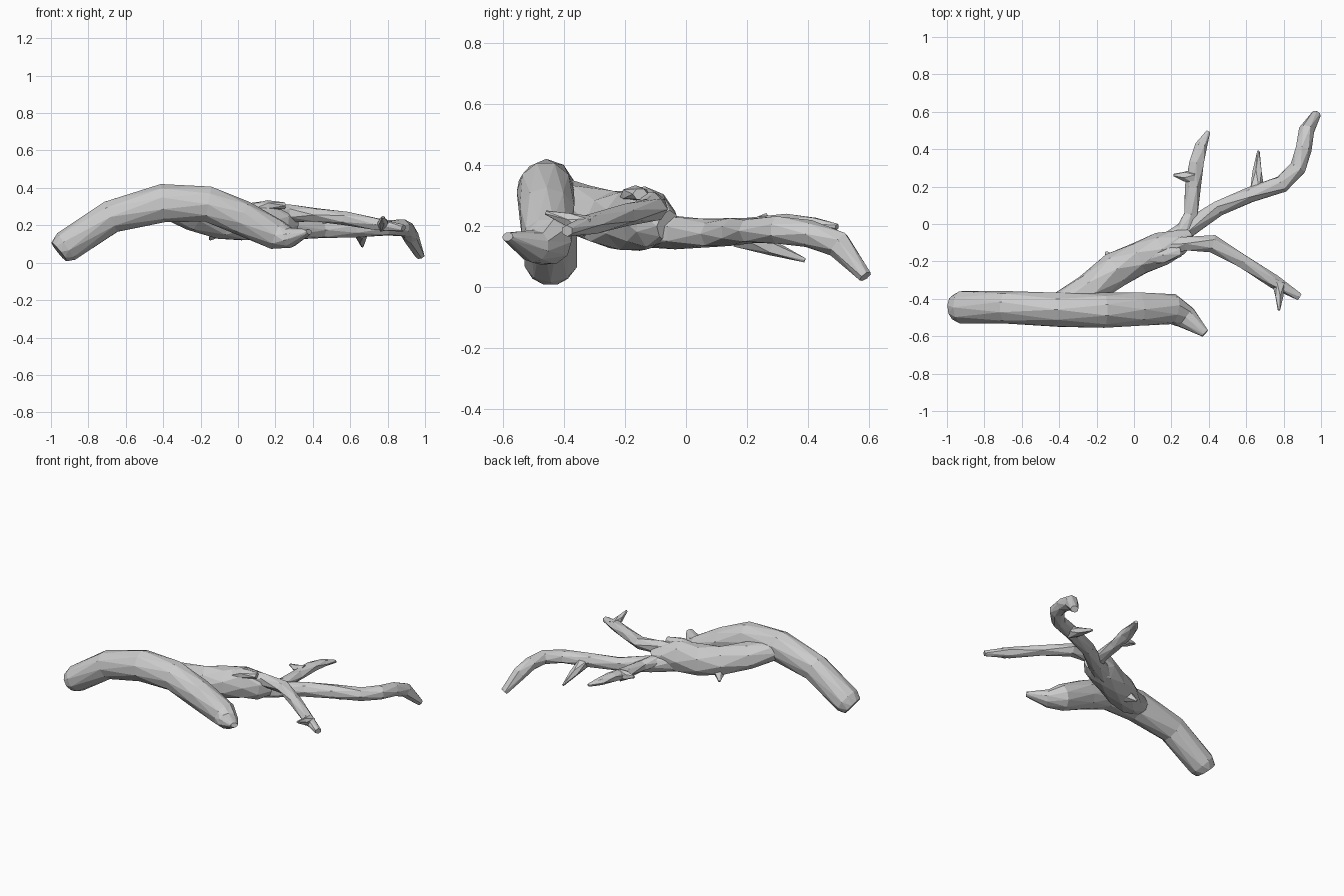
import bpy, bmesh, math, random
from mathutils import Vector

random.seed(4)


def limb(name, rings, sides=8, rough=0.05):
    """Low-poly tube; each ring is (x, y, z, half width, half height)."""
    bm = bmesh.new()
    pts = [Vector(r[:3]) for r in rings]
    loops = []
    for i, r in enumerate(rings):
        t = (pts[min(i + 1, len(pts) - 1)] - pts[max(i - 1, 0)]).normalized()
        side = t.cross(Vector((0, 0, 1))).normalized()
        up = side.cross(t)
        loop = []
        for k in range(sides):
            a = math.tau * (k + 0.5 * (i % 2)) / sides
            s = 1.03 + random.uniform(-rough, rough)
            loop.append(bm.verts.new(pts[i] + side * math.cos(a) * r[3] * s
                                     + up * math.sin(a) * r[4] * s))
        loops.append(loop)
    # triangulated skin between staggered rings
    for i in range(len(loops) - 1):
        a, b = loops[i], loops[i + 1]
        for k in range(sides):
            n = (k + 1) % sides
            if i % 2 == 0:
                bm.faces.new((a[k], a[n], b[k]))
                bm.faces.new((a[n], b[n], b[k]))
            else:
                bm.faces.new((a[k], b[n], b[k]))
                bm.faces.new((a[k], a[n], b[n]))
    bm.faces.new(loops[0][::-1])
    bm.faces.new(loops[-1])
    bmesh.ops.recalc_face_normals(bm, faces=bm.faces)
    me = bpy.data.meshes.new(name)
    bm.to_mesh(me)
    bm.free()
    ob = bpy.data.objects.new(name, me)
    bpy.context.collection.objects.link(ob)
    return ob


# Thick arched trunk with a pointed broken end
limb("trunk", [
    (-.957, -.45, .058, .07, .064), (-.92, -.445, .088, .087, .083),
    (-.68, -.445, .245, .086, .088), (-.40, -.458, .318, .092, .098),
    (-.16, -.46, .312, .092, .098), (.02, -.457, .24, .09, .092),
    (.21, -.455, .148, .08, .08), (.28, -.50, .135, .062, .052),
    (.38, -.585, .165, .022, .014)], 10, 0.03)

# Main side bough growing out of the trunk
limb("side_bough", [
    (-.42, -.44, .31, .06, .06), (-.24, -.35, .255, .085, .085),
    (-.10, -.245, .22, .098, .092), (.03, -.185, .215, .09, .10),
    (.15, -.135, .225, .088, .105), (.24, -.10, .215, .07, .085),
    (.30, -.06, .20, .04, .05)])

# Long outer branch, curling down at its tip
limb("long_branch", [
    (.16, -.12, .19, .06, .06), (.29, -.025, .175, .048, .052),
    (.45, .085, .175, .04, .045), (.62, .155, .18, .043, .044),
    (.79, .215, .185, .045, .042), (.88, .30, .188, .045, .043),
    (.905, .40, .175, .043, .044), (.925, .50, .14, .042, .045),
    (.975, .588, .035, .024, .022)], 7)

# Upright twig in plan
limb("back_branch", [
    (.25, -.06, .20, .04, .04), (.305, .05, .19, .04, .035),
    (.315, .20, .195, .04, .035), (.335, .33, .208, .042, .032),
    (.36, .42, .208, .032, .022), (.398, .495, .198, .012, .01)], 6)

# Right-hand branch heading forwards
limb("front_branch", [
    (.14, -.14, .265, .055, .05), (.27, -.105, .265, .04, .045),
    (.42, -.105, .255, .045, .038), (.58, -.20, .235, .04, .036),
    (.75, -.31, .205, .036, .034), (.885, -.39, .185, .022, .018)], 6)

# Short pointed spurs: base, base radius, tip
spurs = [
    ("long_branch_spur", (.655, .17, .17), .042, (.665, .39, .088)),
    ("back_branch_spur", (.32, .25, .20), .042, (.212, .262, .215)),
    ("front_branch_spur", (.775, -.32, .20), .036, (.775, -.46, .245)),
    ("bough_spur", (-.09, -.23, .19), .055, (-.15, -.15, .125)),
]
for name, base, r, tip in spurs:
    b, t = Vector(base), Vector(tip)
    m = b.lerp(t, .5)
    limb(name, [(*b, r, r), (*m, r * .6, r * .6), (*t, .007, .007)], 5)

# Small knot on top of the bough
limb("bough_knot", [(.06, -.17, .28, .05, .035), (.16, -.165, .305, .045, .028),
                    (.25, -.15, .305, .025, .02)], 6)
